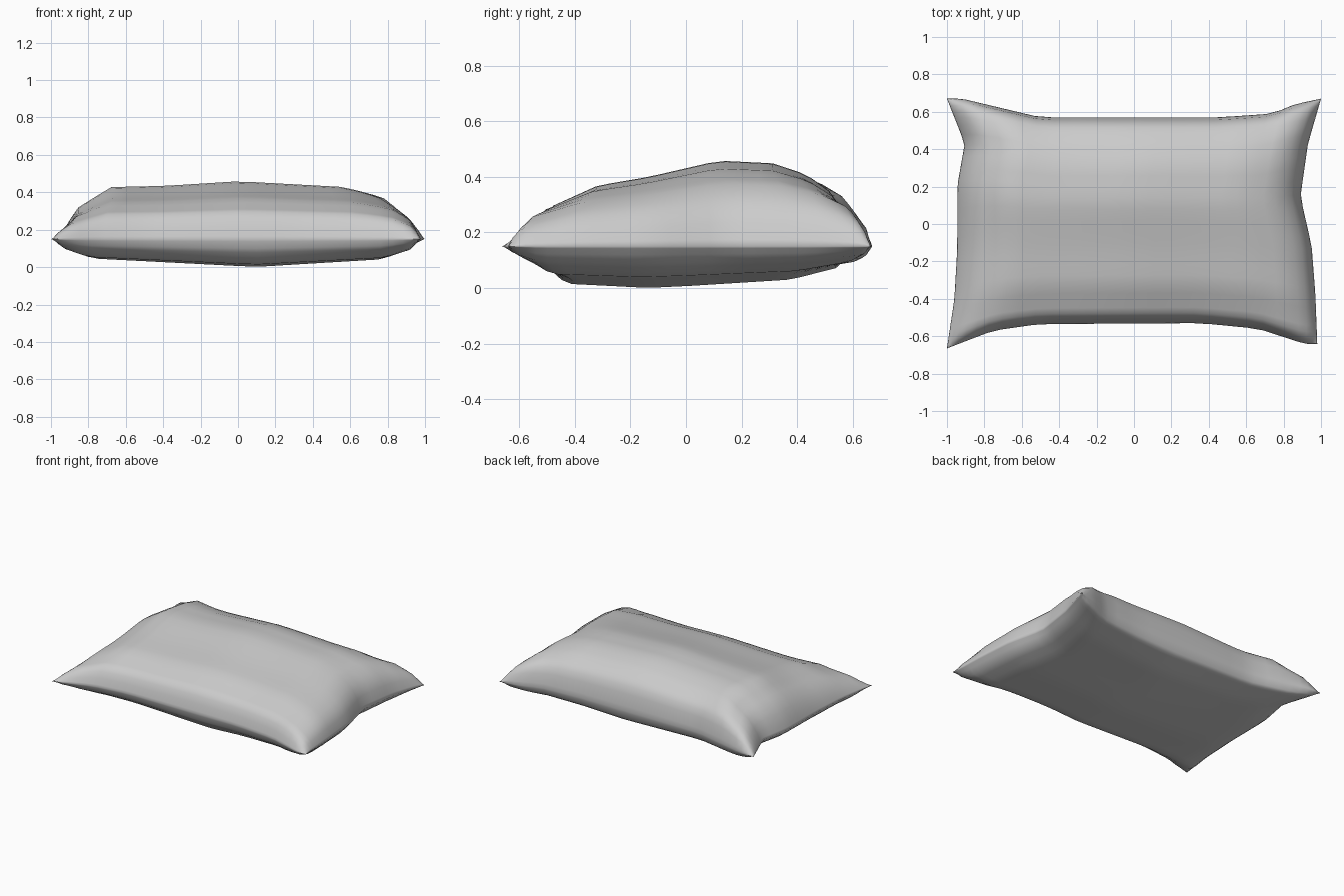
import bpy, bmesh, math

if "Cube" in bpy.data.objects:
    bpy.data.objects.remove(bpy.data.objects["Cube"])

N = 28          # grid divisions per side
SEAM = 0.15     # seam height


def curve(points, t):
    """Piecewise-linear profile lookup."""
    for (a, p), (b, q) in zip(points, points[1:]):
        if t <= b:
            return p + (q - p) * (t - a) / (b - a)
    return points[-1][1]


# Seam outline, pulled in between the four corners
left = [(-1, -1), (-.6, -.96), (-.2, -.945), (.3, -.945), (.64, -.905), (1, -1)]
right = [(-1, .98), (-.6, .97), (-.2, .95), (.2, .89), (.63, .93), (1, 1)]
front = [(-1, -.665), (-.75, -.57), (-.5, -.535), (.37, -.53), (.68, -.56), (.93, -.64), (1, -.642)]
back = [(-1, .67), (-.92, .67), (-.5, .57), (.45, .57), (.74, .59), (.86, .64), (1, .67)]

# Puffed sections of the upper and lower panels
top_u = [(-1, 0), (-.97, .25), (-.9, .55), (-.71, .9), (-.4, .92), (.03, 1),
         (.65, .9), (.84, .74), (.94, .5), (.98, .25), (1, 0)]
top_v = [(-1, 0), (-.97, .25), (-.92, .46), (-.61, .71), (-.28, .81), (.18, 1),
         (.53, .97), (.75, .84), (.93, .61), (.98, .35), (1, 0)]
low_u = [(-1, 0), (-.96, .35), (-.82, .7), (0, .97), (.1, 1), (.8, .73), (.95, .4), (1, 0)]
low_v = [(-1, 0), (-.97, .4), (-.82, .9), (-.28, 1), (0, .95), (.65, .8), (.97, .5), (1, 0)]

bm = bmesh.new()


def panel(pu, pv, height):
    """One fabric panel, spaced more densely towards the seam."""
    steps = [math.sin(math.pi * (i / N - .5)) for i in range(N + 1)]
    rows = []
    for v in steps:
        row = []
        for u in steps:
            s, t = (u + 1) / 2, (v + 1) / 2
            x = curve(left, v) * (1 - s) + curve(right, v) * s
            y = curve(front, u) * (1 - t) + curve(back, u) * t
            z = SEAM + height * curve(pu, u) * curve(pv, v)
            row.append(bm.verts.new((x, y, z)))
        rows.append(row)
    for a, b in zip(rows, rows[1:]):
        for i in range(N):
            bm.faces.new((a[i], a[i + 1], b[i + 1], b[i]))


panel(top_u, top_v, .31)
panel(low_u, low_v, -.15)

# Sew the panels together along the seam
bmesh.ops.remove_doubles(bm, verts=bm.verts, dist=1e-5)
bmesh.ops.recalc_face_normals(bm, faces=bm.faces)
for f in bm.faces:
    f.smooth = True

mesh = bpy.data.meshes.new("pillow")
bm.to_mesh(mesh)
bm.free()
pillow = bpy.data.objects.new("pillow", mesh)
bpy.context.collection.objects.link(pillow)
